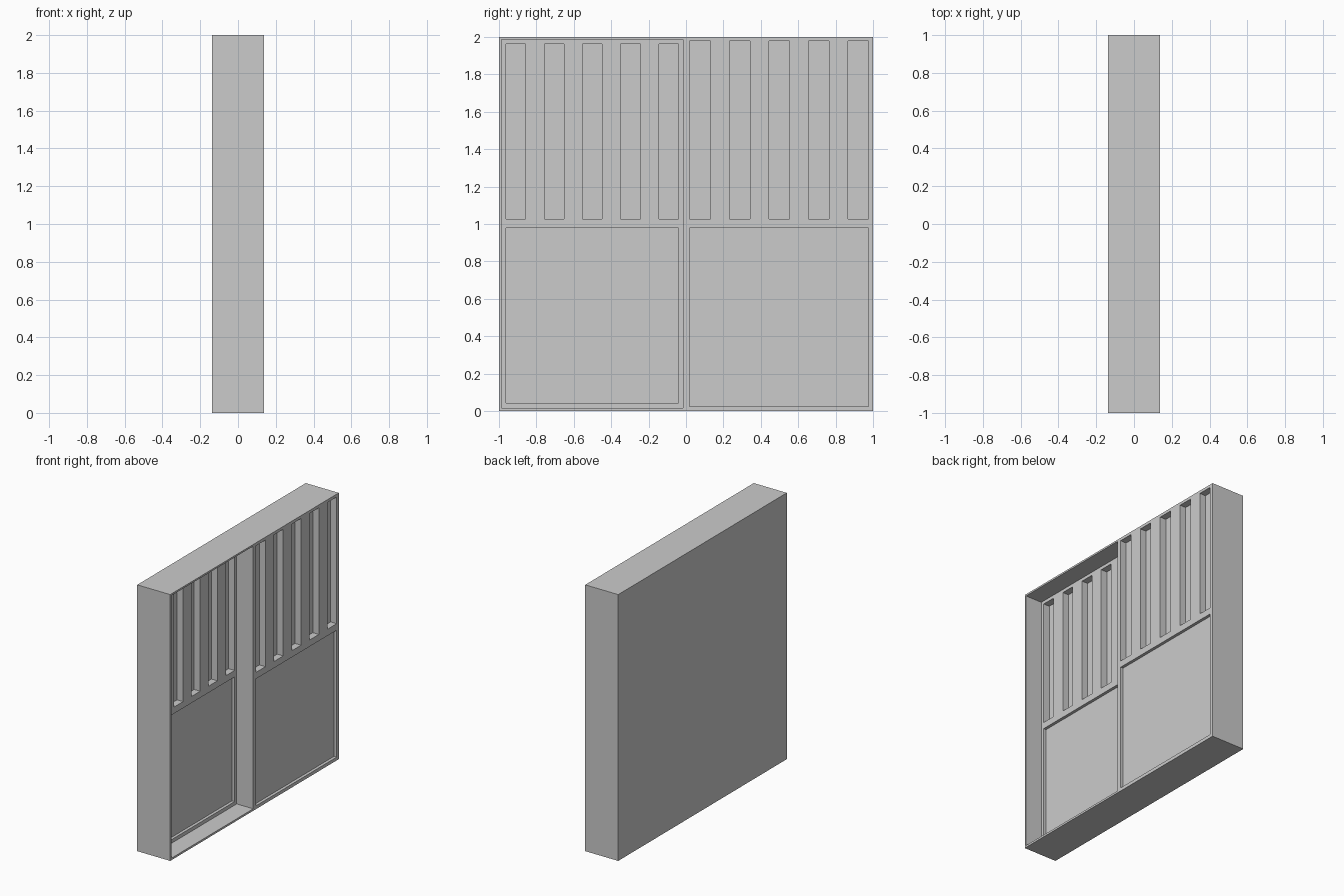
import bpy, bmesh
from mathutils import Matrix, Vector

if "Cube" in bpy.data.objects:
    bpy.data.objects.remove(bpy.data.objects["Cube"])

HALF = 0.137      # half thickness of the block
BAY = 0.0         # x of the set-back left panel face
SLOT, PANEL = 0.05, 0.022   # recess depths


def boxes(name, spans):
    """One object made of boxes given as (x0, x1, y0, y1, z0, z1)."""
    bm = bmesh.new()
    for x0, x1, y0, y1, z0, z1 in spans:
        centre = Vector(((x0 + x1) / 2, (y0 + y1) / 2, (z0 + z1) / 2))
        size = Matrix.Diagonal((x1 - x0, y1 - y0, z1 - z0, 1))
        bmesh.ops.create_cube(bm, size=1, matrix=Matrix.Translation(centre) @ size)
    mesh = bpy.data.meshes.new(name)
    bm.to_mesh(mesh)
    bm.free()
    ob = bpy.data.objects.new(name, mesh)
    bpy.context.collection.objects.link(ob)
    return ob


def cut(target, spans):
    """Carve boxes out of the target."""
    cutter = boxes("recess_cutter", spans)
    cutter.hide_render = True
    mod = target.modifiers.new("recess", 'BOOLEAN')
    mod.operation = 'DIFFERENCE'
    mod.solver = 'EXACT'
    mod.object = cutter
    bpy.context.view_layer.objects.active = target
    bpy.ops.object.modifier_apply(modifier=mod.name)
    bpy.data.objects.remove(cutter)


def door_recesses(face, y0, y1, z0, z1, width):
    """Five upright slots above one shallow square panel."""
    front = face + 0.05
    step = (y1 - y0 - width) / 4
    spans = [(face - SLOT, front, y0 + i * step, y0 + i * step + width, 1.027, z1)
             for i in range(5)]
    spans.append((face - PANEL, front, y0, y1, z0, 0.978))
    return spans


# Solid block with a flat back
block = boxes("double_door_block", [(-HALF, HALF, -1, 1, 0, 2)])

# Deep bay in front of the left door
cut(block, [(BAY, HALF + 0.1, -0.987, -0.015, 0.015, 1.987)])

# Slots and lower panels of the set-back left door and the flush right door
cut(block, door_recesses(BAY, -0.962, -0.04, 0.042, 1.963, 0.105)
    + door_recesses(HALF, 0.02, 0.975, 0.025, 1.978, 0.11))
